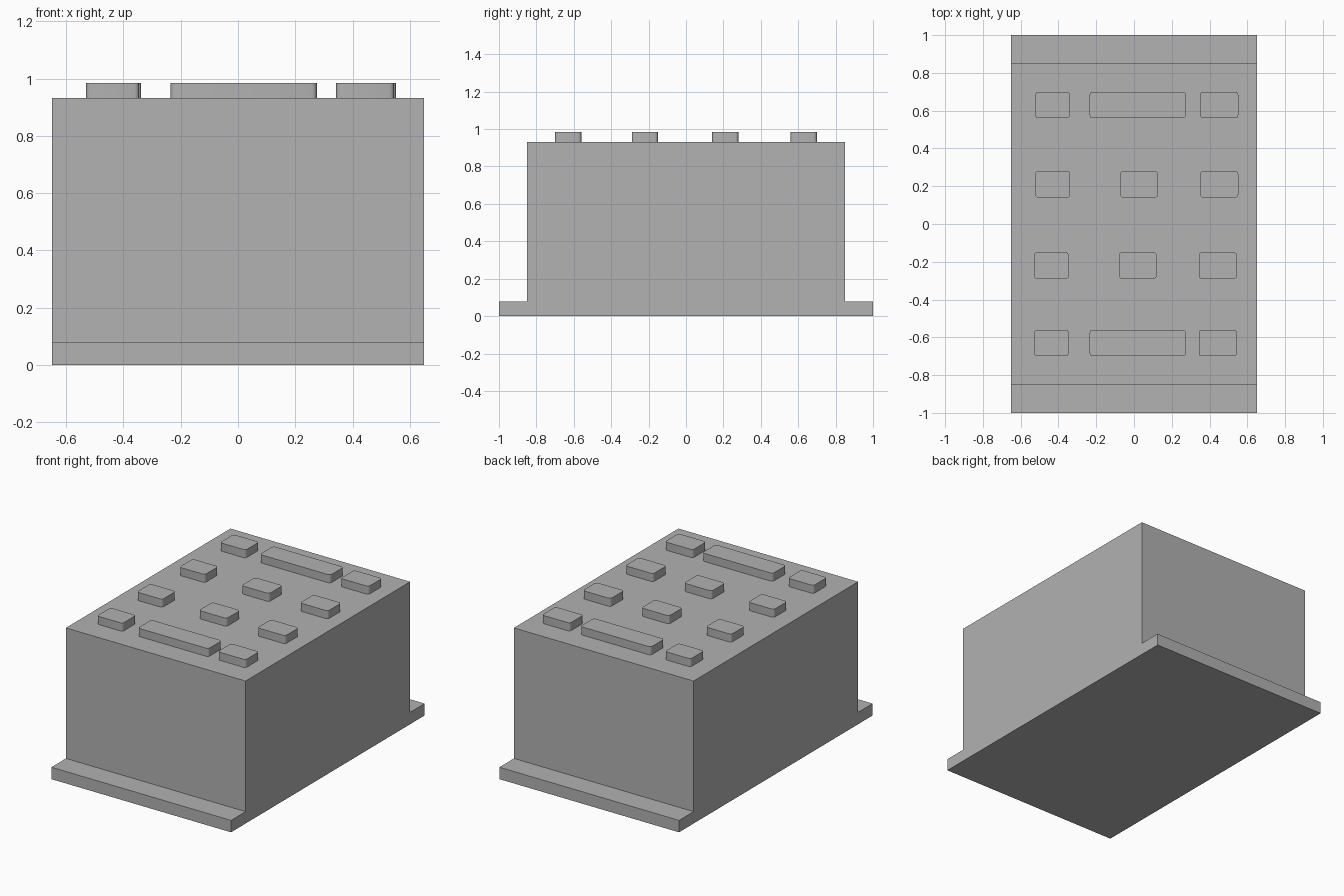
import bpy
import bmesh

cube = bpy.data.objects.get("Cube")
if cube:
    bpy.data.objects.remove(cube, do_unlink=True)

grey = bpy.data.materials.new("mid_grey")
grey.use_nodes = True
colour = (0.445, 0.445, 0.445, 1)
grey.diffuse_color = colour
grey.node_tree.nodes["Principled BSDF"].inputs["Base Color"].default_value = colour

HALF_WIDTH = 0.65
BODY_TOP = 0.932
PAD_TOP = 0.985
FLANGE_TOP = 0.078


def add_object(name, bm):
    bmesh.ops.recalc_face_normals(bm, faces=bm.faces)
    mesh = bpy.data.meshes.new(name)
    bm.to_mesh(mesh)
    bm.free()
    mesh.materials.append(grey)
    obj = bpy.data.objects.new(name, mesh)
    bpy.context.collection.objects.link(obj)
    return obj


def extrude_outline(points, offset):
    bm = bmesh.new()
    face = bm.faces.new([bm.verts.new(p) for p in points])
    result = bmesh.ops.extrude_face_region(bm, geom=[face], use_keep_orig=True)
    moved = [g for g in result["geom"] if isinstance(g, bmesh.types.BMVert)]
    bmesh.ops.translate(bm, verts=moved, vec=offset)
    return bm


# Body with end flanges: one stepped profile swept across the width
half = [(1, 0), (1, FLANGE_TOP), (0.85, FLANGE_TOP), (0.85, BODY_TOP)]
profile = half + [(-y, z) for y, z in reversed(half)]
add_object("flanged_body", extrude_outline(
    [(-HALF_WIDTH, y, z) for y, z in profile], (2 * HALF_WIDTH, 0, 0)))


# Raised pads with rounded vertical corners
def add_pad(name, x0, x1, y):
    d = 0.07
    corners = [(x0, y - d), (x1, y - d), (x1, y + d), (x0, y + d)]
    bm = extrude_outline([(x, v, BODY_TOP) for x, v in corners],
                         (0, 0, PAD_TOP - BODY_TOP))
    upright = [e for e in bm.edges
               if abs(e.verts[0].co.z - e.verts[1].co.z) > 0.01]
    bmesh.ops.bevel(bm, geom=upright, offset=0.017, segments=4,
                    profile=0.5, affect='EDGES')
    obj = add_object(name, bm)
    bpy.ops.object.select_all(action='DESELECT')
    obj.select_set(True)
    bpy.context.view_layer.objects.active = obj
    bpy.ops.object.shade_smooth_by_angle()


# Row name, y centre, sideways shift of the outer pads, middle pad span
rows = [
    ("front", -0.63, -0.007, (-0.235, 0.275)),
    ("front_inner", -0.22, -0.007, (-0.08, 0.12)),
    ("back_inner", 0.21, 0, (-0.073, 0.127)),
    ("back", 0.63, 0, (-0.235, 0.275)),
]
for row, y, shift, middle in rows:
    add_pad(row + "_right_pad", -0.523 + shift, -0.338 + shift, y)
    add_pad(row + "_middle_pad", *middle, y)
    add_pad(row + "_left_pad", 0.35 + shift, 0.552 + shift, y)
